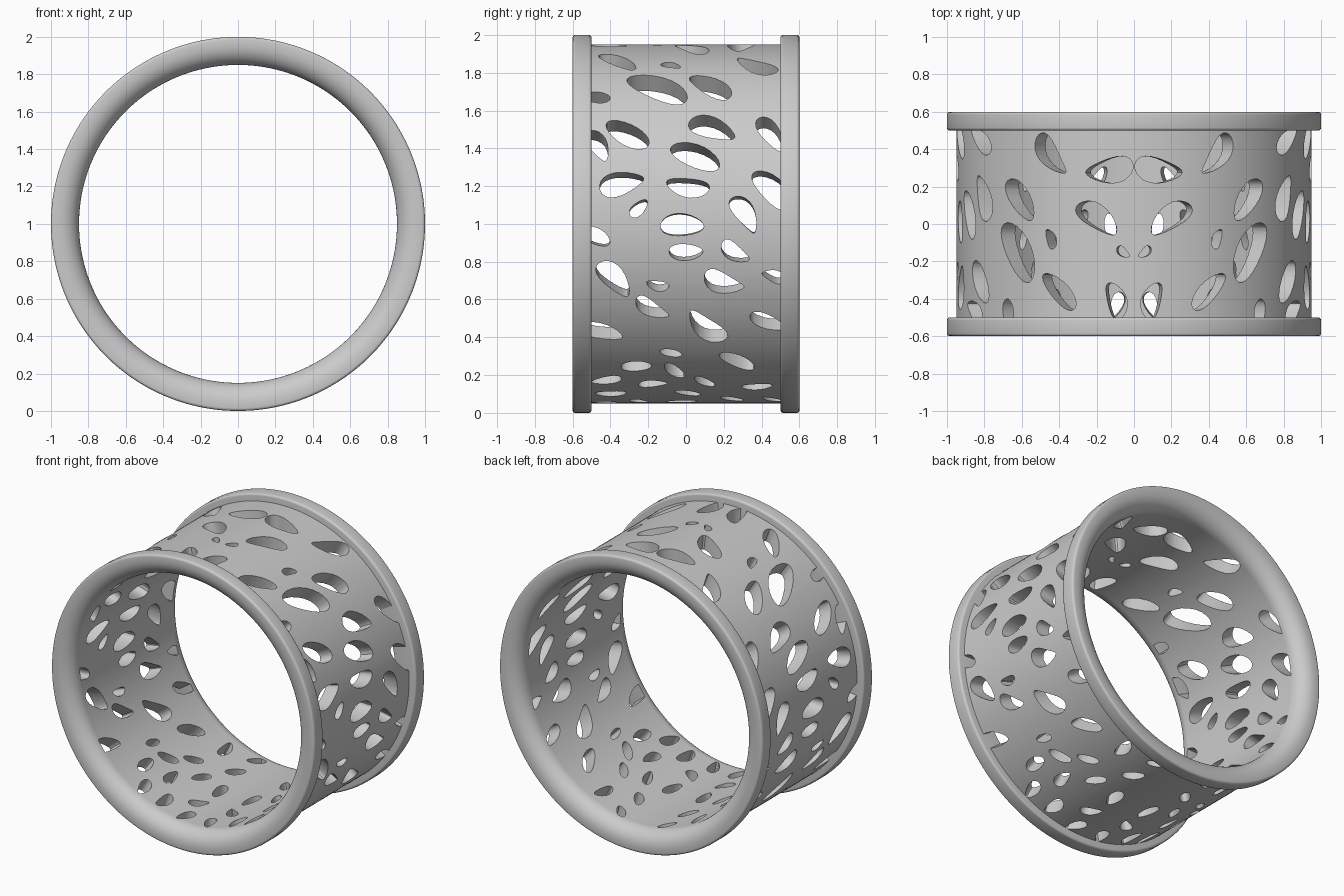
import bpy, bmesh, math, random

if "Cube" in bpy.data.objects:
    bpy.data.objects.remove(bpy.data.objects["Cube"])

random.seed(4)
SEG = 180
R_IN, R_OUT, HALF = 0.85, 0.95, 0.5


def finish(name, bm):
    bmesh.ops.recalc_face_normals(bm, faces=bm.faces)
    me = bpy.data.meshes.new(name)
    bm.to_mesh(me)
    bm.free()
    ob = bpy.data.objects.new(name, me)
    bpy.context.collection.objects.link(ob)
    return ob


def lathe(name, profile):
    """Spin a closed (radius, y) profile around the ring axis (y, at z = 1)."""
    bm = bmesh.new()
    rings = []
    for i in range(SEG):
        a = 2 * math.pi * i / SEG
        rings.append([bm.verts.new((r * math.cos(a), y, 1 + r * math.sin(a))) for r, y in profile])
    n = len(profile)
    for i in range(SEG):
        p, q = rings[i], rings[(i + 1) % SEG]
        for j in range(n):
            k = (j + 1) % n
            bm.faces.new((p[j], p[k], q[k], q[j]))
    return finish(name, bm)


def smooth(ob):
    bpy.ops.object.select_all(action='DESELECT')
    ob.select_set(True)
    bpy.context.view_layer.objects.active = ob
    bpy.ops.object.shade_smooth_by_angle(angle=math.radians(35))


# Rims: small outer bevels, broad rounded inner edge
def arc(cr, cy, rr, ry, a0, a1, n):
    return [(cr + rr * math.cos(math.radians(a0 + (a1 - a0) * i / n)),
             cy + ry * math.sin(math.radians(a0 + (a1 - a0) * i / n))) for i in range(n + 1)]


rim_profile = ([(R_IN, HALF)] + arc(0.985, 0.515, 0.015, 0.015, -90, 0, 4)
               + arc(0.985, 0.585, 0.015, 0.015, 0, 90, 4)
               + arc(0.96, HALF, 0.11, 0.1, 90, 180, 10)[:-1])
for name, s in (("front_rim", -1), ("back_rim", 1)):
    smooth(lathe(name, [(r, s * y) for r, y in rim_profile]))

# Perforated band
band = lathe("perforated_band", [(R_IN, -HALF), (R_OUT, -HALF), (R_OUT, HALF), (R_IN, HALF)])

# Holes: y, angle up from +x, half length, tilt (mirrored to the -x side)
holes = [
    (.29, 82, .13, 80), (.03, 78, .13, -56), (-.15, 86.5, .04, -50), (-.41, 84, .10, -15),
    (-.36, 65, .13, -45), (-.08, 62, .055, -20), (.37, 62, .13, -38),
    (-.15, 49, .18, -31), (.13, 50, .135, -40), (-.48, 45, .08, -10),
    (-.31, 30, .13, -33), (.14, 32, .13, -22), (.45, 30, .12, -60),
    (.05, 22, .14, -24), (-.47, 26, .1, -60), (-.34, 13, .12, 15),
    (.01, 12, .115, -8), (.45, 11, .13, -48), (-.25, 5, .06, 45),
    (.31, 3, .11, -58), (-.02, -.5, .115, 0), (-.48, -4, .085, -25),
    (0, -9, .09, 0), (.26, -9, .085, -35), (-.38, -18, .12, -50),
    (.2, -19, .11, -20), (-.15, -20, .06, -10), (.46, -17, .06, -20),
    (-.18, -28, .1, -33), (.11, -35, .13, -45), (-.45, -37, .12, -15),
    (.43, -33, .1, -25), (-.08, -46, .06, -15), (.27, -50, .11, -35),
]

# Smaller scattered holes on the underside
low = []
for _ in range(3000):
    y, t = random.uniform(-.46, .46), random.uniform(-85, -50)
    far = all(math.hypot(y - h[0], .95 * math.radians(t - h[1])) > .1 + h[2] * .75
              for h in holes + low)
    if far and len(low) < 13:
        low.append((y, t, random.uniform(.06, .085), random.uniform(-60, 20)))
holes += low

bm = bmesh.new()
N = 22
for y0, t0, L, tilt in holes:
    W = L * random.uniform(.34, .46) + .006
    taper, bend = random.uniform(-.45, .45), random.uniform(-.2, .2)
    c, s = math.cos(math.radians(tilt)), math.sin(math.radians(tilt))
    outline = []
    for i in range(N):
        a = 2 * math.pi * i / N
        u = L * math.cos(a)
        v = W * math.sin(a) * (1 + taper * math.cos(a)) + bend * L * (math.cos(a) ** 2 - .5)
        outline.append((y0 + u * c - v * s, math.radians(t0) + (u * s + v * c) / R_OUT))
    for side in (1, -1):
        loops = [[bm.verts.new((side * r * math.cos(t), y, 1 + r * math.sin(t)))
                  for y, t in outline] for r in (.78, 1.03)]
        bm.faces.new(loops[0])
        bm.faces.new(loops[1][::-1])
        for i in range(N):
            j = (i + 1) % N
            bm.faces.new((loops[0][j], loops[0][i], loops[1][i], loops[1][j]))
bmesh.ops.triangulate(bm, faces=[f for f in bm.faces if len(f.verts) > 4])
cutter = finish("hole_cutter", bm)
cutter.hide_render = True

# Cut the holes, then drop the cutter
mod = band.modifiers.new("holes", 'BOOLEAN')
mod.object = cutter
mod.operation = 'DIFFERENCE'
mod.solver = 'EXACT'
mod.use_self = True
bpy.context.view_layer.objects.active = band
band.select_set(True)
bpy.ops.object.modifier_apply(modifier=mod.name)
bpy.data.objects.remove(cutter, do_unlink=True)
smooth(band)
